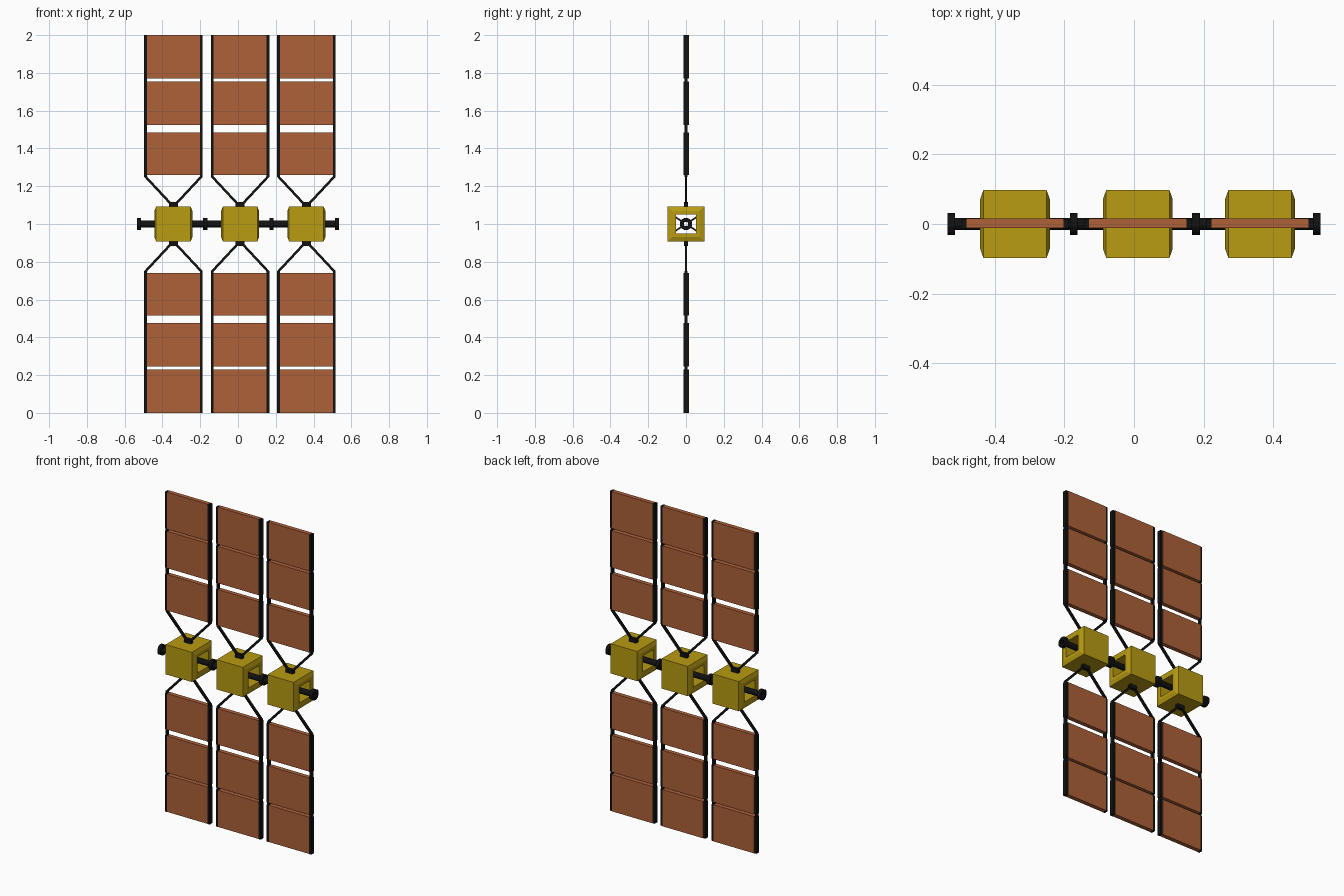
import bpy, bmesh
from math import pi, cos, sin
from mathutils import Vector

if "Cube" in bpy.data.objects:
    bpy.data.objects.remove(bpy.data.objects["Cube"])


def material(name, col):
    m = bpy.data.materials.new(name)
    m.diffuse_color = (*col, 1)
    m.use_nodes = True
    m.node_tree.nodes["Principled BSDF"].inputs["Base Color"].default_value = m.diffuse_color
    return m


BROWN = material("copper", (0.42, 0.12, 0.04))
GOLD = material("gold", (0.48, 0.33, 0.006))
BLACK = material("black", (0.006, 0.006, 0.006))


def finish(name, bm, mat):
    bmesh.ops.recalc_face_normals(bm, faces=bm.faces)
    me = bpy.data.meshes.new(name)
    bm.to_mesh(me)
    bm.free()
    me.materials.append(mat)
    ob = bpy.data.objects.new(name, me)
    bpy.context.collection.objects.link(ob)
    return ob


def add_box(bm, lo, hi):
    lo, hi = Vector(lo), Vector(hi)
    vs = bmesh.ops.create_cube(bm, size=1)["verts"]
    for v in vs:
        v.co = (lo + hi) / 2 + v.co * (hi - lo)


def add_bar(bm, a, b, w):
    a, b = Vector(a), Vector(b)
    d = b - a
    q = d.to_track_quat('Z', 'Y')
    for v in bmesh.ops.create_cube(bm, size=1)["verts"]:
        v.co = (a + b) / 2 + q @ Vector((v.co.x * w, v.co.y * w, v.co.z * d.length))


def loft(bm, loops):
    # closed ring of loops, so the result is a hollow tube
    rings = [[bm.verts.new(p) for p in l] for l in loops]
    for i, r in enumerate(rings):
        s = rings[(i + 1) % len(rings)]
        n = len(r)
        for k in range(n):
            bm.faces.new((r[k], r[(k + 1) % n], s[(k + 1) % n], s[k]))


def rect(x, hy, hz):
    return [(x, -hy, 1 - hz), (x, hy, 1 - hz), (x, hy, 1 + hz), (x, -hy, 1 + hz)]


def circle(x, r, n=12):
    return [(x, r * cos(2 * pi * (k + .5) / n), 1 + r * sin(2 * pi * (k + .5) / n)) for k in range(n)]


# panel bottom/top heights above the hub centre
PANELS = [(0.26, 0.485), (0.525, 0.755), (0.77, 1.0)]

for i, cx in enumerate((-0.342, 0.011, 0.362)):
    # hollow body with chamfered ends
    bm = bmesh.new()
    loft(bm, [rect(cx - .1, .053, .05), rect(cx - .1, .072, .07), rect(cx - .091, .097, .093),
              rect(cx + .091, .097, .093), rect(cx + .1, .072, .07), rect(cx + .1, .053, .05)])
    finish(f"body_{i}", bm, GOLD)

    # crossed braces holding the tube
    bm = bmesh.new()
    for sy in (-1, 1):
        for sz in (-1, 1):
            add_bar(bm, (cx, sy * .015, 1 + sz * .01), (cx, sy * .056, 1 + sz * .036), .009)
    finish(f"body_braces_{i}", bm, BLACK)

    panels, frame = bmesh.new(), bmesh.new()
    for s in (-1, 1):
        for a, b in PANELS:
            z0, z1 = sorted((1 + s * a, 1 + s * b))
            add_box(panels, (cx - .14, -.0115, z0), (cx + .14, .0155, z1))
            for sx in (-1, 1):
                x0, x1 = sorted((cx + sx * .14, cx + sx * .155))
                add_box(frame, (x0, -.013, z0), (x1, .013, z1))
        for sx in (-1, 1):
            # continuous rail and slanted strut
            x0, x1 = sorted((cx + sx * .1405, cx + sx * .1545))
            z0, z1 = sorted((1 + s * .25, 1 + s * .999))
            add_box(frame, (x0, -.009, z0), (x1, .009, z1))
            add_bar(frame, (cx + sx * .149, 0, 1 + s * .252), (cx + sx * .012, 0, 1 + s * .105), .013)
        # mount on the body
        z0, z1 = sorted((1 + s * .09, 1 + s * .117))
        add_box(frame, (cx - .024, -.011, z0), (cx + .024, .011, z1))
    finish(f"solar_panels_{i}", panels, BROWN)
    finish(f"panel_frame_{i}", frame, BLACK)

# long hollow axle with collars
bm = bmesh.new()
loft(bm, [circle(-.53, .012), circle(-.53, .018), circle(.53, .018), circle(.53, .012)])
finish("axle_tube", bm, BLACK)
bm = bmesh.new()
for x in (-.525, -.173, .178, .525):
    loft(bm, [circle(x - .011, .014), circle(x - .011, .033), circle(x + .011, .033), circle(x + .011, .014)])
finish("axle_collars", bm, BLACK)
